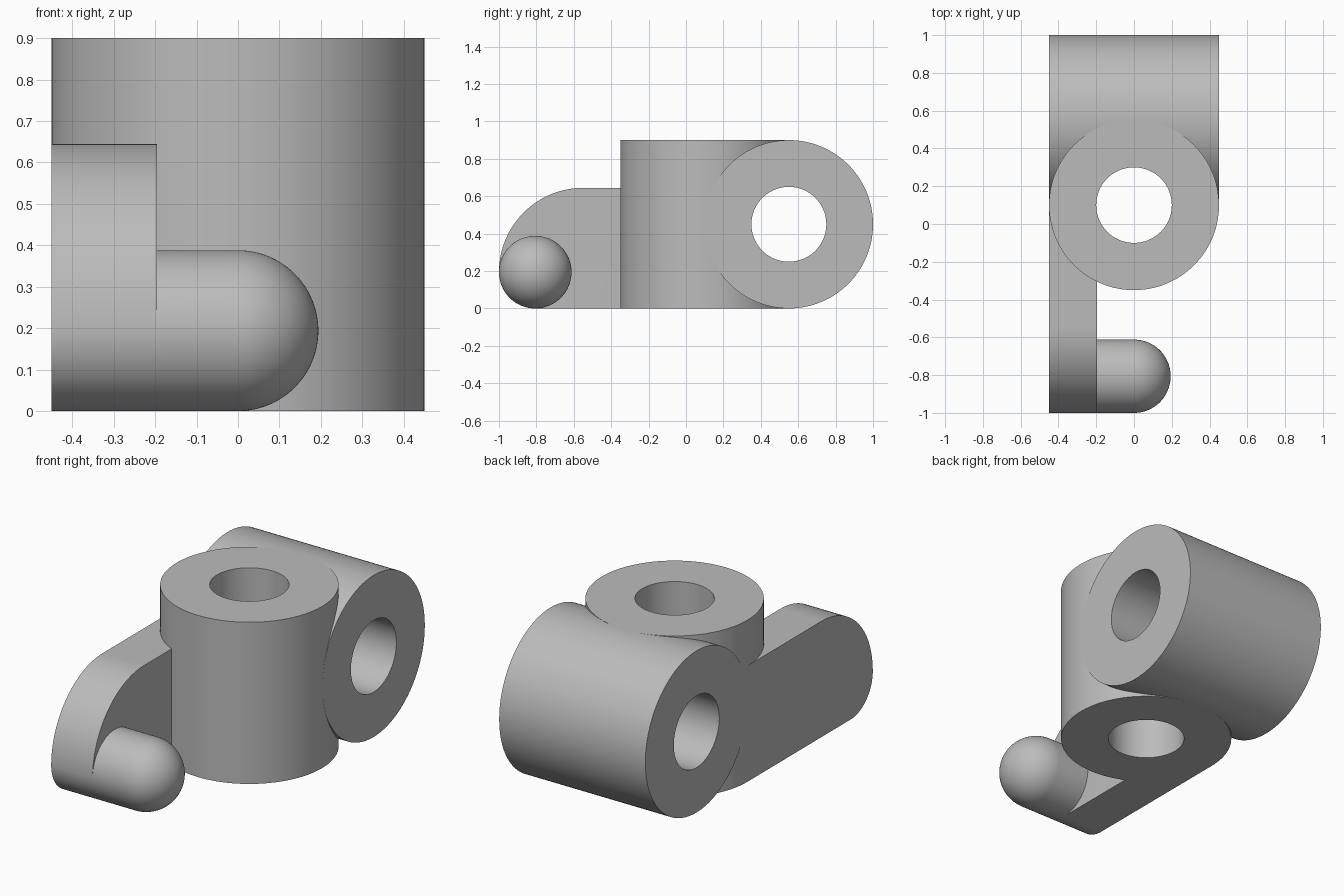
import bpy, bmesh
from math import sin, cos, pi
from mathutils import Matrix, Vector

cube = bpy.data.objects.get("Cube")
if cube:
    bpy.data.objects.remove(cube, do_unlink=True)

SEGMENTS = 128
HALF = 0.45      # barrel radius and half length
BORE = 0.2       # bore radius
PEG = 0.194      # peg radius

grey = bpy.data.materials.new("plain grey")
grey.use_nodes = True
grey.diffuse_color = (0.5, 0.5, 0.5, 1)
grey.node_tree.nodes["Principled BSDF"].inputs["Base Color"].default_value = grey.diffuse_color


def finish(name, bm):
    bmesh.ops.recalc_face_normals(bm, faces=bm.faces)
    mesh = bpy.data.meshes.new(name)
    bm.to_mesh(mesh)
    bm.free()
    mesh.materials.append(grey)
    obj = bpy.data.objects.new(name, mesh)
    bpy.context.collection.objects.link(obj)
    return obj


def cylinder(name, radius, length, centre, axis):
    bm = bmesh.new()
    turn = Matrix.Rotation(pi / 2, 4, 'Y') if axis == 'X' else Matrix()
    bmesh.ops.create_cone(bm, cap_ends=True, segments=SEGMENTS, radius1=radius,
                          radius2=radius, depth=length,
                          matrix=Matrix.Translation(centre) @ turn)
    return finish(name, bm)


def arc(cy, cz, radius, start, end, steps=32):
    angles = [start + (end - start) * i / steps for i in range(steps + 1)]
    return [(cy + radius * cos(a), cz + radius * sin(a)) for a in angles]


# Two crossed barrels
upright = cylinder("upright_barrel", HALF, 2 * HALF, (0, 0.1, HALF), 'Z')
cross = cylinder("cross_barrel", HALF, 2 * HALF, (0, 0.55, HALF), 'X')

# Side arm: rounded profile extruded along x
top = 0.645
big = top - PEG
profile = ([(0.1, 0), (0.1, top)]
           + arc(big - 1, PEG, big, pi / 2, pi)
           + arc(PEG - 1, PEG, PEG, pi, 1.5 * pi)[1:])
bm = bmesh.new()
face = bm.faces.new([bm.verts.new((-HALF, y, z)) for y, z in profile])
extruded = bmesh.ops.extrude_face_region(bm, geom=[face])["geom"]
bmesh.ops.translate(bm, vec=(0.255, 0, 0),
                    verts=[v for v in extruded if isinstance(v, bmesh.types.BMVert)])
arm = finish("side_arm", bm)

# Round-nosed peg: profile spun about the x axis
bm = bmesh.new()
outline = [(-0.3, 0), (-0.3, PEG)] + arc(0, 0, PEG, pi / 2, 0)
verts = [bm.verts.new((x, PEG - 1, PEG + r)) for x, r in outline]
edges = [bm.edges.new(pair) for pair in zip(verts, verts[1:])]
bmesh.ops.spin(bm, geom=verts + edges, cent=Vector((0, PEG - 1, PEG)), axis=(1, 0, 0),
               angle=2 * pi, steps=SEGMENTS)
bmesh.ops.remove_doubles(bm, verts=bm.verts, dist=0.0001)
peg = finish("round_peg", bm)

# Bores cut through every part they cross
cutters = [cylinder("upright_bore", BORE, 2, (0, 0.1, HALF), 'Z'),
           cylinder("cross_bore", BORE, 2, (0, 0.55, HALF), 'X')]
for obj, tools in ((upright, cutters), (cross, cutters), (arm, cutters[:1])):
    bpy.context.view_layer.objects.active = obj
    for tool in tools:
        mod = obj.modifiers.new("bore", 'BOOLEAN')
        mod.operation = 'DIFFERENCE'
        mod.solver = 'EXACT'
        mod.object = tool
        bpy.ops.object.modifier_apply(modifier=mod.name)
for tool in cutters:
    bpy.data.objects.remove(tool, do_unlink=True)

# Smooth curved walls, sharp rims
bpy.ops.object.select_all(action='DESELECT')
for obj in (upright, cross, arm, peg):
    obj.select_set(True)
bpy.context.view_layer.objects.active = upright
bpy.ops.object.shade_smooth_by_angle(angle=pi / 6)
